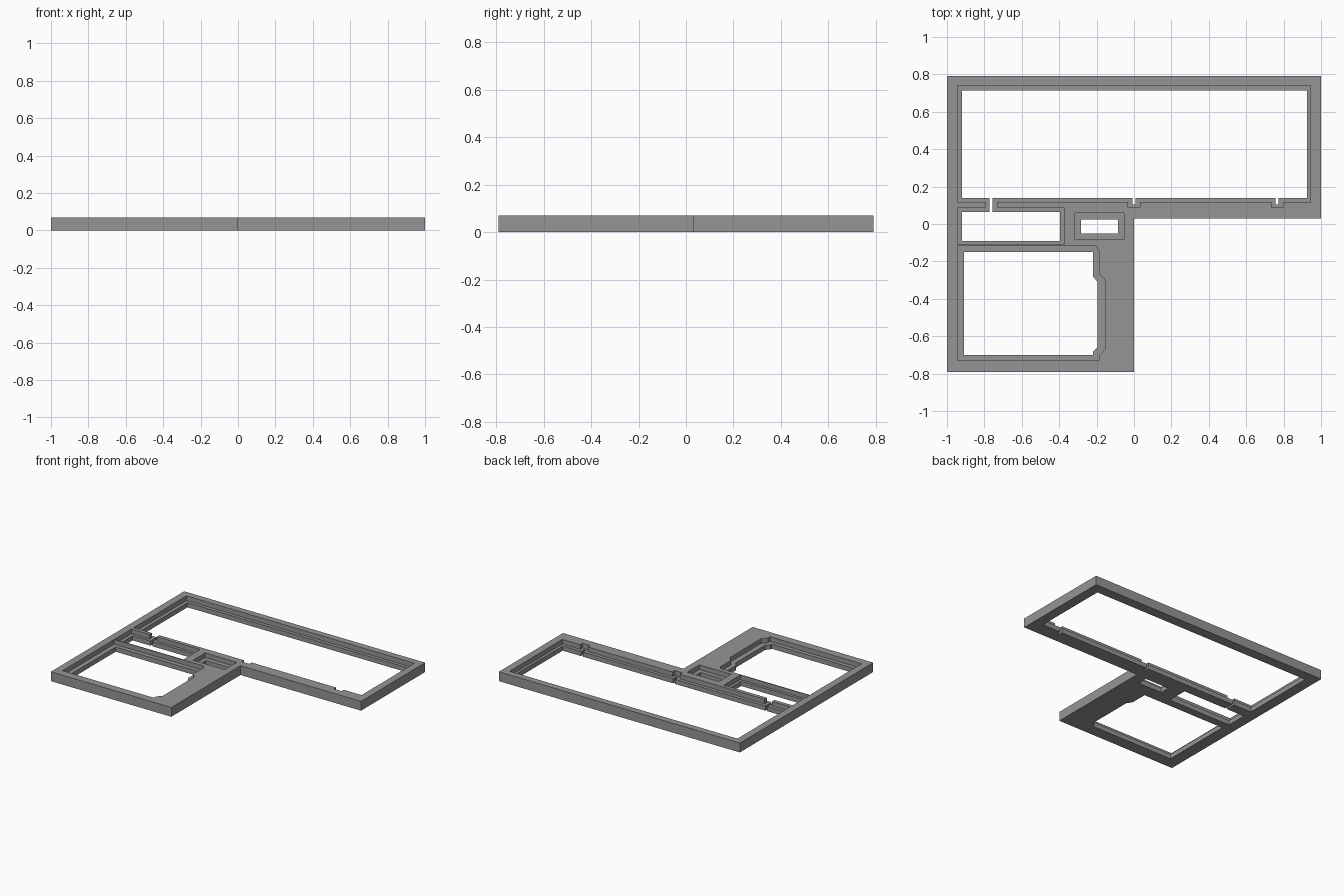
import bpy, bmesh

if "Cube" in bpy.data.objects:
    bpy.data.objects.remove(bpy.data.objects["Cube"])

H, LEDGE = 0.07, 0.035


def rect(x0, x1, y0, y1):
    return [(x0, y0), (x1, y0), (x1, y1), (x0, y1)]


def twin_window(x0, x1, top, sill, notch_w, notch_y, bx1, btop, bbot):
    """Large window with two sill notches, joined by a slot to the small window below."""
    pts = [(x0, top), (x1, top), (x1, sill)]
    for c in (0.765, 0.0):
        pts += [(c + notch_w, sill), (c + notch_w, notch_y),
                (c - notch_w, notch_y), (c - notch_w, sill)]
    s = -0.764
    pts += [(s + notch_w, sill), (s + notch_w, btop), (bx1, btop), (bx1, bbot),
            (x0, bbot), (x0, btop), (s - notch_w, btop), (s - notch_w, sill), (x0, sill)]
    return pts


outline = [(-1, -0.79), (0, -0.79), (0, 0.03), (1, 0.03), (1, 0.79), (-1, 0.79)]

# Through openings
holes = [
    twin_window(-0.92, 0.925, 0.715, 0.14, 0.008, 0.105, -0.395, 0.065, -0.09),
    rect(-0.283, -0.085, -0.05, 0.025),
    [(-0.91, -0.15), (-0.22, -0.15), (-0.22, -0.28), (-0.195, -0.31),
     (-0.195, -0.66), (-0.22, -0.685), (-0.22, -0.7), (-0.91, -0.7)],
]
# Wider recesses above the ledge
pockets = [
    twin_window(-0.945, 0.945, 0.74, 0.115, 0.031, 0.088, -0.375, 0.087, -0.11),
    rect(-0.315, -0.053, -0.083, 0.06),
    [(-0.945, -0.117), (-0.205, -0.117), (-0.187, -0.14), (-0.187, -0.265),
     (-0.155, -0.3), (-0.155, -0.67), (-0.187, -0.705), (-0.187, -0.73), (-0.945, -0.73)],
]

bm = bmesh.new()


def loop(pts, z):
    vs = [bm.verts.new((x, y, z)) for x, y in pts]
    return [bm.edges.new((vs[i], vs[(i + 1) % len(vs)])) for i in range(len(vs))], vs


def wall(pts, z0, z1):
    """Vertical wall along a closed path; returns its lower and upper edges."""
    low, a = loop(pts, z0)
    high, b = loop(pts, z1)
    n = len(pts)
    for i in range(n):
        j = (i + 1) % n
        bm.faces.new((a[i], a[j], b[j], b[i]))
    return low, high


def cap(edges, up):
    bmesh.ops.triangle_fill(bm, edges=edges, use_beauty=True, use_dissolve=False,
                            normal=(0, 0, up))


bottom, top = wall(outline, 0, H)
for hole, pocket in zip(holes, pockets):
    h_low, h_high = wall(hole, 0, LEDGE)
    p_low, p_high = wall(pocket, LEDGE, H)
    cap(h_high + p_low, 1)      # ledge
    bottom += h_low
    top += p_high
cap(bottom, -1)
cap(top, 1)
bmesh.ops.recalc_face_normals(bm, faces=bm.faces)

mesh = bpy.data.meshes.new("panel_frame")
bm.to_mesh(mesh)
bm.free()
mat = bpy.data.materials.new("mid grey")
mat.diffuse_color = (0.3, 0.3, 0.3, 1)
mat.use_nodes = True
mat.node_tree.nodes["Principled BSDF"].inputs["Base Color"].default_value = mat.diffuse_color
mesh.materials.append(mat)
bpy.context.collection.objects.link(bpy.data.objects.new("panel_frame", mesh))
